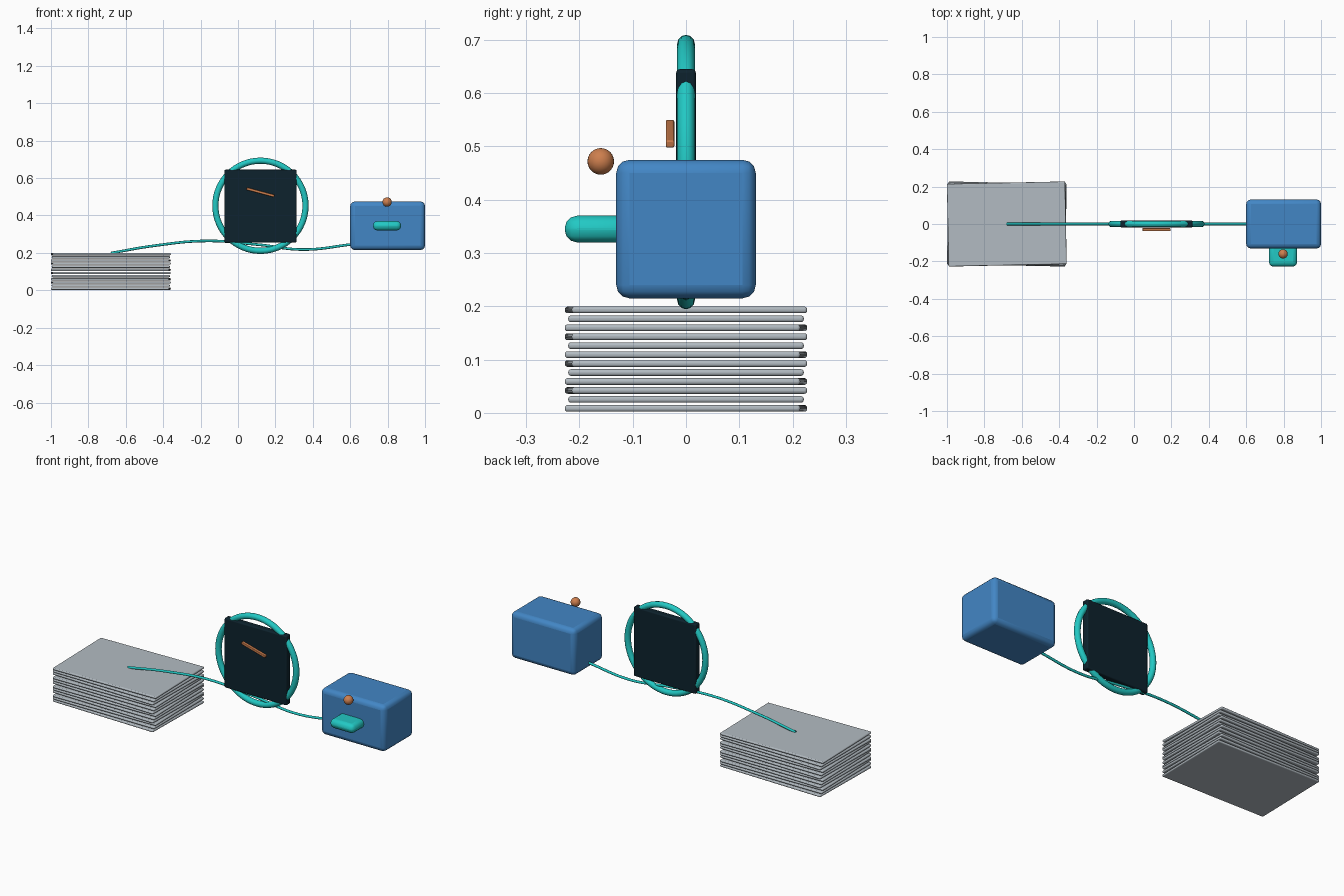
import bpy
from math import radians

default = bpy.data.objects.get("Cube")
if default:
    bpy.data.objects.remove(default, do_unlink=True)


def material(name, rgb):
    m = bpy.data.materials.new(name)
    m.use_nodes = True
    color = (*rgb, 1)
    m.diffuse_color = color
    node = next(n for n in m.node_tree.nodes if n.type == "BSDF_PRINCIPLED")
    node.inputs["Base Color"].default_value = color
    return m


BLUE = material("blue", (0.055, 0.24, 0.56))
GREY = material("light grey", (0.45, 0.50, 0.54))
TEAL = material("teal", (0.016, 0.58, 0.55))
DARK = material("near black navy", (0.004, 0.016, 0.026))
COPPER = material("copper", (0.61, 0.21, 0.075))


def finish(obj, name, mat):
    obj.name = name
    obj.data.materials.append(mat)
    bpy.ops.object.select_all(action="DESELECT")
    obj.select_set(True)
    bpy.context.view_layer.objects.active = obj
    if obj.type == "MESH":
        bpy.ops.object.shade_smooth_by_angle(angle=radians(35))
    return obj


def block(name, center, size, bevel, mat, rotation=(0, 0, 0)):
    """Rounded box."""
    bpy.ops.mesh.primitive_cube_add(size=1, location=center)
    obj = bpy.context.object
    obj.scale = size
    bpy.ops.object.transform_apply(location=False, rotation=False, scale=True)
    obj.rotation_euler = rotation
    mod = obj.modifiers.new("rounding", "BEVEL")
    mod.width = bevel
    mod.segments = 3
    return finish(obj, name, mat)


# Stack of sheets, each turned slightly
for i in range(12):
    turn = radians(1.2) * (i % 3 - 1)
    block(f"sheet_{i + 1}", (-0.68, 0, 0.0085 + i * 0.0168), (0.632, 0.442, 0.0125),
          0.005, GREY, (0, 0, turn))

# Cabinet with its spout and ball
block("cabinet", (0.8, 0, 0.345), (0.4, 0.262, 0.26), 0.025, BLUE)
block("spout", (0.797, -0.165, 0.345), (0.15, 0.125, 0.05), 0.023, TEAL)
bpy.ops.mesh.primitive_uv_sphere_add(segments=24, ring_count=12, radius=0.025,
                                     location=(0.797, -0.16, 0.472))
finish(bpy.context.object, "ball", COPPER)

# Upright panel inside a ring, with a tilted pointer
block("panel", (0.12, 0, 0.45), (0.386, 0.037, 0.39), 0.007, DARK)
bpy.ops.mesh.primitive_torus_add(major_radius=0.241, minor_radius=0.0165,
                                 major_segments=64, minor_segments=12,
                                 location=(0.12, 0, 0.452), rotation=(radians(90), 0, 0))
finish(bpy.context.object, "ring", TEAL)
block("pointer", (0.12, -0.03, 0.524), (0.153, 0.016, 0.014), 0.003, COPPER,
      (0, radians(15), 0))

# Cord from the sheets to the cabinet
curve = bpy.data.curves.new("cord", "CURVE")
curve.dimensions = "3D"
curve.bevel_depth = 0.007
curve.bevel_resolution = 2
curve.use_fill_caps = True
path = [(-0.68, 0.199), (-0.45, 0.238), (-0.17, 0.264), (0.1, 0.245),
        (0.35, 0.218), (0.62, 0.247)]
spline = curve.splines.new("BEZIER")
spline.bezier_points.add(len(path) - 1)
for point, (x, z) in zip(spline.bezier_points, path):
    point.co = (x, 0, z)
    point.handle_left_type = point.handle_right_type = "AUTO"
cord = bpy.data.objects.new("cord", curve)
bpy.context.collection.objects.link(cord)
finish(cord, "cord", TEAL)
